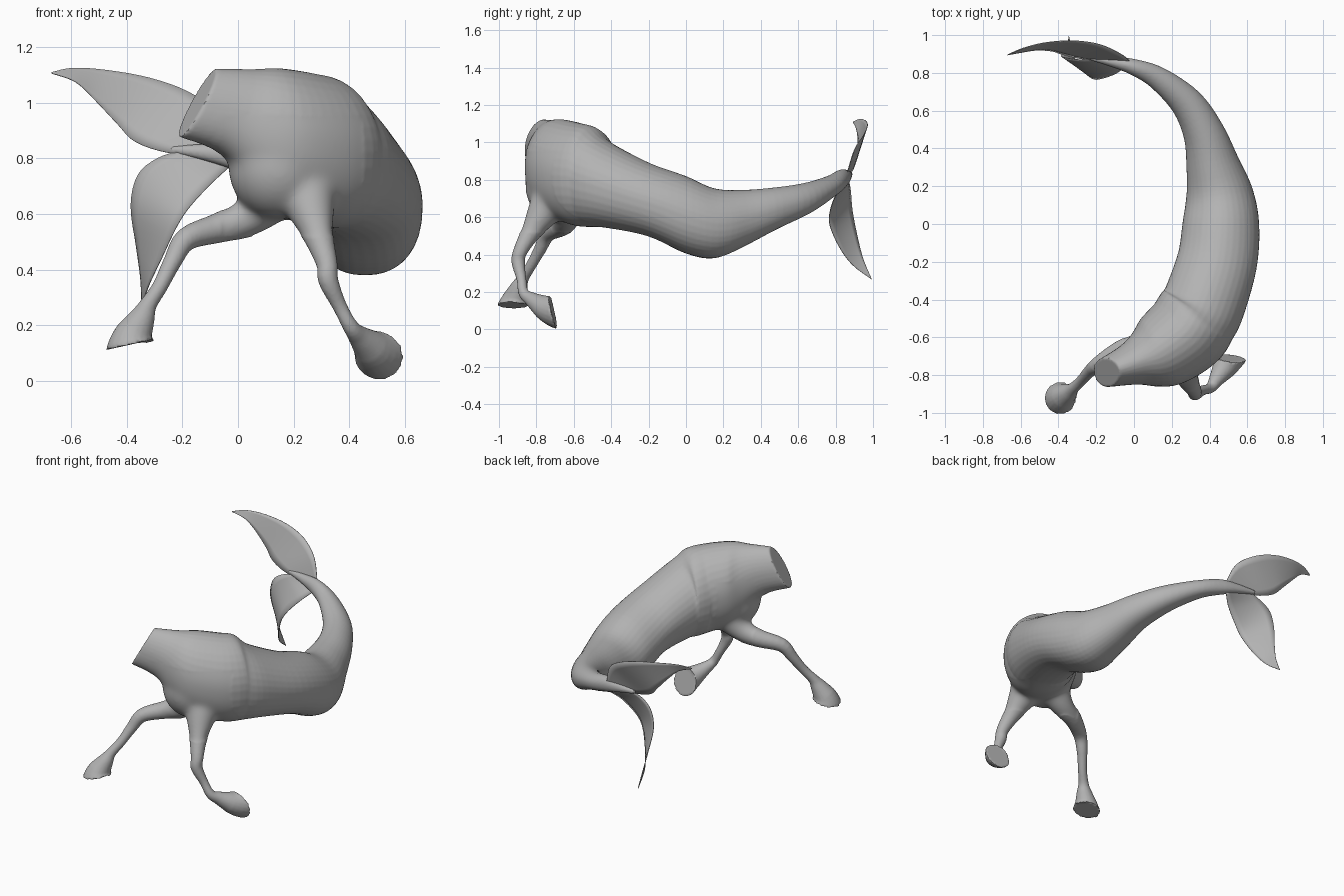
import bpy, bmesh, math
from mathutils import Vector

if "Cube" in bpy.data.objects:
    bpy.data.objects.remove(bpy.data.objects["Cube"])

GREY = (0.45, 0.45, 0.45, 1)
mat = bpy.data.materials.new("plain grey")
mat.use_nodes = True
mat.diffuse_color = GREY
bsdf = mat.node_tree.nodes["Principled BSDF"]
bsdf.inputs["Base Color"].default_value = GREY
bsdf.inputs["Roughness"].default_value = 0.7


def spline(stations, steps):
    """Catmull-Rom interpolation of equally long tuples."""
    pts = [stations[0]] + list(stations) + [stations[-1]]
    out = []
    for a, b, c, d in zip(pts, pts[1:], pts[2:], pts[3:]):
        for i in range(steps):
            t = i / steps
            out.append([0.5 * (2 * q + (r - p) * t + (2 * p - 5 * q + 4 * r - s) * t * t
                               + (3 * q - p - 3 * r + s) * t ** 3)
                        for p, q, r, s in zip(a, b, c, d)])
    out.append(list(stations[-1]))
    return out


def finish(name, bm):
    bmesh.ops.recalc_face_normals(bm, faces=bm.faces[:])
    mesh = bpy.data.meshes.new(name)
    bm.to_mesh(mesh)
    bm.free()
    obj = bpy.data.objects.new(name, mesh)
    bpy.context.collection.objects.link(obj)
    mesh.materials.append(mat)
    return obj


def shade(obj):
    bpy.ops.object.select_all(action='DESELECT')
    obj.select_set(True)
    bpy.context.view_layer.objects.active = obj
    bpy.ops.object.shade_smooth_by_angle(angle=math.radians(40))


def loft(name, rings):
    """Skin a row of equal rings and close both ends."""
    bm = bmesh.new()
    loops = [[bm.verts.new(p) for p in ring] for ring in rings]
    n = len(loops[0])
    for a, b in zip(loops, loops[1:]):
        for i in range(n):
            j = (i + 1) % n
            bm.faces.new((a[i], a[j], b[j], b[i]))
    bm.faces.new(loops[0])
    bm.faces.new(loops[-1])
    return finish(name, bm)


def oval(centre, side, up, w, h, n, top=1.0, bottom=1.0):
    """Oval ring; powers under 1 make a half squarer, over 1 more pointed."""
    pts = []
    for i in range(n):
        c, s = math.cos(math.tau * i / n), math.sin(math.tau * i / n)
        power = top if s > 0 else bottom
        pts.append(centre + side * math.copysign(abs(c) ** power, c) * w
                   + up * math.copysign(abs(s) ** power, s) * h)
    return pts


def tangents(points):
    last = len(points) - 1
    return [(points[min(i + 1, last)] - points[max(i - 1, 0)]).normalized()
            for i in range(last + 1)]


# Body from cut neck to tail tip: x, y, z, half width, half height, forward lean
body_stations = [
    (-.145, -.785, 1.00, .078, .14, .55),
    (.00, -.735, .965, .12, .165, .35),
    (.13, -.68, .875, .20, .25, .10),
    (.27, -.58, .83, .225, .275, 0),
    (.325, -.50, .815, .225, .268, 0),
    (.37, -.42, .775, .22, .232, 0),
    (.44, -.20, .695, .212, .197, 0),
    (.46, .00, .613, .203, .207, 0),
    (.453, .15, .568, .18, .187, 0),
    (.42, .30, .593, .145, .153, 0),
    (.37, .48, .648, .11, .112, 0),
    (.28, .64, .70, .087, .084, 0),
    (.13, .77, .765, .062, .058, 0),
    (.00, .83, .805, .043, .05, 0),
    (-.12, .86, .822, .027, .03, 0),
    (-.24, .88, .832, .010, .012, 0),
]
samples = spline(body_stations, 5)
centres = [Vector(s[:3]) for s in samples]
flat = [Vector((c.x, c.y, 0)) for c in centres]
rings = []
for s, c, heading in zip(samples, centres, tangents(flat)):
    side = heading.cross(Vector((0, 0, 1)))
    up = (Vector((0, 0, 1)) + heading * s[5]).normalized()
    rings.append(oval(c, side, up, s[3], s[4], 36, 1.05, 0.88))
body = loft("body", rings)

# Chest muscle between the legs
bm = bmesh.new()
bmesh.ops.create_uvsphere(bm, u_segments=32, v_segments=20, radius=1)
for v in bm.verts:
    v.co = Vector((.145 + v.co.x * .18, -.69 + v.co.y * .17, .765 + v.co.z * .185))
chest = finish("chest", bm)


def leg(name, stations, sole_normal):
    """Round limb flaring into a hoof with a flat sole."""
    samples = spline(stations, 4)
    pts = [Vector(s[:3]) for s in samples]
    dirs = tangents(pts)
    sole = Vector(sole_normal).normalized()
    for k, blend in ((1, 1), (2, .75), (3, .5), (4, .25)):
        dirs[-k] = dirs[-k].lerp(sole, blend).normalized()
    side = Vector((0, 1, 0))
    rings = []
    for s, p, d in zip(samples, pts, dirs):
        side = (side - d * side.dot(d)).normalized()
        rings.append(oval(p, side, d.cross(side), s[3], s[3], 20))
    return loft(name, rings)


# Front legs: x, y, z, radius
left_leg = leg("left_front_leg", [
    (.24, -.69, .74, .12), (.26, -.76, .63, .092), (.29, -.83, .52, .055),
    (.32, -.885, .42, .038), (.325, -.897, .36, .036), (.365, -.88, .27, .026),
    (.405, -.868, .195, .028), (.435, -.825, .16, .040), (.475, -.765, .122, .064),
    (.507, -.71, .09, .09)], (.1, .97, .23))
right_leg = leg("right_front_leg", [
    (.13, -.62, .67, .10), (.04, -.64, .59, .072), (-.07, -.67, .55, .054),
    (-.185, -.74, .51, .042), (-.235, -.78, .43, .033), (-.28, -.83, .34, .028),
    (-.322, -.87, .275, .031), (-.343, -.89, .23, .046), (-.373, -.91, .17, .068),
    (-.388, -.922, .13, .088)], (.22, 0, -1))

# Fuse the body, chest and legs into one skin
bpy.ops.object.select_all(action='DESELECT')
for part in (body, chest, left_leg, right_leg):
    part.select_set(True)
bpy.context.view_layer.objects.active = body
bpy.ops.object.join()
remesh = body.modifiers.new("fuse", 'REMESH')
remesh.mode = 'VOXEL'
remesh.voxel_size = 0.008
bpy.ops.object.modifier_apply(modifier=remesh.name)

# Soften the joins around the chest and leg tops
bm = bmesh.new()
bm.from_mesh(body.data)
joins = [v for v in bm.verts
         if -.06 < v.co.x < .45 and v.co.y < -.45 and .52 < v.co.z < .95]
for i in range(40):
    bmesh.ops.smooth_vert(bm, verts=joins, factor=0.5,
                          use_axis_x=True, use_axis_y=True, use_axis_z=True)
bm.to_mesh(body.data)
bm.free()
shade(body)


def fin(name, edge_a, edge_b, columns=6):
    """Thin leaf spanning two edge curves."""
    a, b = ([Vector(p) for p in spline(e, 4)] for e in (edge_a, edge_b))
    bm = bmesh.new()
    grid = [[bm.verts.new(p.lerp(q, j / columns)) for j in range(columns + 1)]
            for p, q in zip(a, b)]
    for r, s in zip(grid, grid[1:]):
        for j in range(columns):
            bm.faces.new((r[j], r[j + 1], s[j + 1], s[j]))
    obj = finish(name, bm)
    shade(obj)
    solid = obj.modifiers.new("thickness", 'SOLIDIFY')
    solid.thickness = 0.004
    solid.offset = 0


# Tail fins
fin("upper_tail_fin",
    [(-.02, .86, .83), (-.07, .90, .96), (-.18, .95, 1.04), (-.32, .97, 1.09),
     (-.47, .96, 1.117), (-.59, .93, 1.125), (-.67, .895, 1.11)],
    [(-.10, .86, .81), (-.25, .87, .82), (-.37, .895, .86), (-.435, .915, .925),
     (-.515, .92, 1.01), (-.585, .91, 1.075), (-.67, .895, 1.105)])
fin("lower_tail_fin",
    [(-.20, .87, .83), (-.29, .87, .80), (-.36, .88, .74), (-.385, .89, .63),
     (-.365, .92, .48), (-.35, .95, .37), (-.345, .995, .265)],
    [(-.03, .85, .77), (-.09, .80, .715), (-.17, .77, .63), (-.22, .77, .555),
     (-.275, .82, .44), (-.32, .89, .345), (-.345, .99, .27)])
